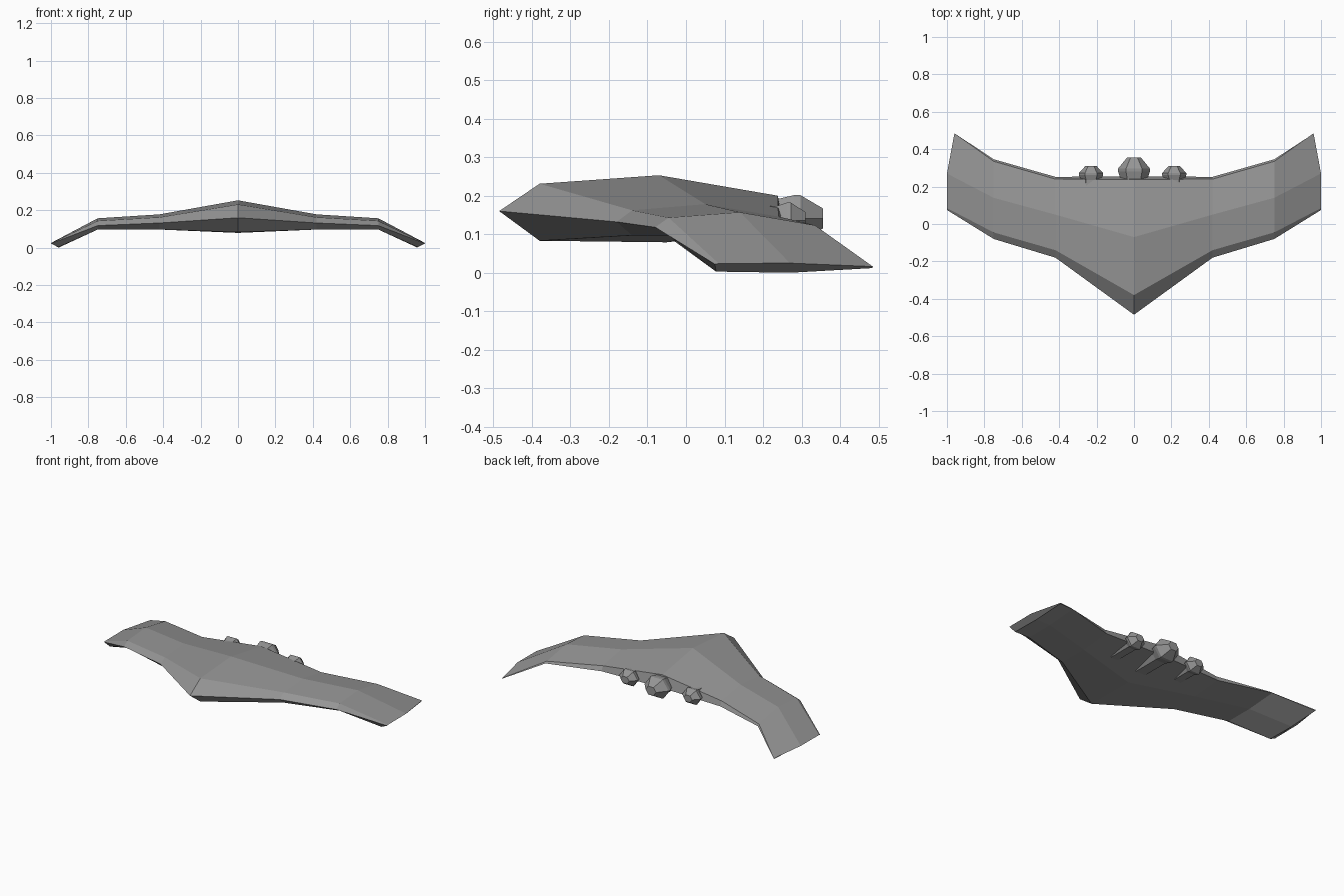
import bpy, bmesh
from math import cos, sin, pi

if "Cube" in bpy.data.objects:
    bpy.data.objects.remove(bpy.data.objects["Cube"])

grey = bpy.data.materials.new("dark_grey")
grey.diffuse_color = (0.3, 0.3, 0.3, 1)
grey.use_nodes = True
grey.node_tree.nodes["Principled BSDF"].inputs["Base Color"].default_value = grey.diffuse_color


def make_object(name, rings):
    # loft closed rings of points into a flat-faced shell
    bm = bmesh.new()
    loops = [[bm.verts.new(p) for p in ring] for ring in rings]
    n = len(loops[0])
    for a, b in zip(loops, loops[1:]):
        for i in range(n):
            j = (i + 1) % n
            bm.faces.new((a[i], a[j], b[j], b[i]))
    bm.faces.new(loops[0])
    bm.faces.new(loops[-1])
    bmesh.ops.recalc_face_normals(bm, faces=bm.faces[:])
    mesh = bpy.data.meshes.new(name)
    bm.to_mesh(mesh)
    bm.free()
    mesh.materials.append(grey)
    ob = bpy.data.objects.new(name, mesh)
    bpy.context.collection.objects.link(ob)
    return ob


# Wing sections (y, z): leading edge, top front, ridge, top rear,
# bottom rear, bottom middle, bottom front
sections = [
    (0.00, [(-.485, .16), (-.38, .231), (-.07, .253), (.238, .2),
            (.255, .125), (-.05, .079), (-.38, .083)]),
    (0.42, [(-.18, .132), (-.14, .162), (.05, .178), (.24, .146),
            (.252, .115), (.05, .097), (-.14, .097)]),
    (0.75, [(-.08, .118), (-.045, .143), (.14, .157), (.335, .123),
            (.346, .113), (.14, .097), (-.045, .097)]),
]
half = [[(x, y, z) for y, z in prof] for x, prof in sections]
# Drooped wing tip, swept under at the bottom
half.append([(1.0, .075, .022), (1.0, .085, .024), (1.0, .27, .025),
             (.96, .485, .016), (.96, .483, .012), (.96, .27, .0),
             (.96, .078, .003)])
mirrored = [[(-x, y, z) for x, y, z in ring] for ring in half[:0:-1]]
make_object("flying_wing", mirrored + half)


def engine(name, x, z, profile, squash=0.82):
    # six-sided engine pod from (y, radius) profile
    rings = [[(x + r * cos(i * pi / 3), y, z + squash * r * sin(i * pi / 3))
              for i in range(6)] for y, r in profile]
    make_object(name, rings)


# Three engine pods with flared nozzles at the trailing edge
engine("centre_engine", 0, .141,
       [(.06, .07), (.2, .07), (.235, .07), (.28, .085), (.297, .085), (.355, .037)])
for name, x in (("left_engine", -.23), ("right_engine", .215)):
    engine(name, x, .136,
           [(.08, .052), (.2, .052), (.235, .052), (.262, .065), (.272, .065), (.31, .03)])
